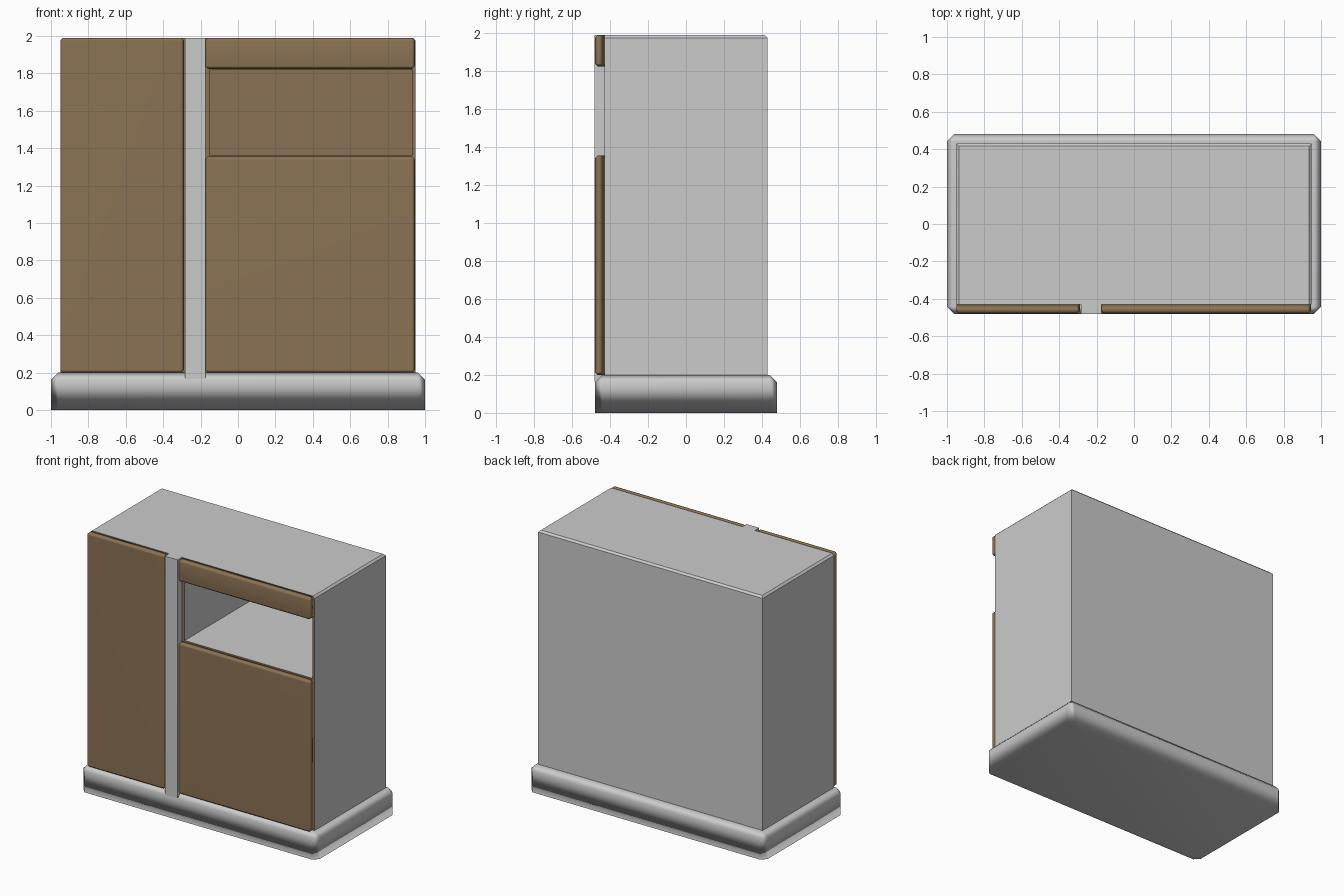
import bpy, bmesh

if "Cube" in bpy.data.objects:
    bpy.data.objects.remove(bpy.data.objects["Cube"])


def material(name, rgb):
    m = bpy.data.materials.new(name)
    m.diffuse_color = (*rgb, 1)
    m.use_nodes = True
    m.node_tree.nodes["Principled BSDF"].inputs["Base Color"].default_value = m.diffuse_color
    return m


GREY = material("light grey", (0.60, 0.60, 0.60))
BROWN = material("wood brown", (0.26, 0.17, 0.09))


def box_verts(bm, lo, hi):
    # order: front face loop (y = lo), then back face loop (y = hi)
    return [bm.verts.new((x, y, z)) for y in (lo[1], hi[1])
            for x, z in ((lo[0], lo[2]), (hi[0], lo[2]), (hi[0], hi[2]), (lo[0], hi[2]))]


def finish(name, bm, mats):
    me = bpy.data.meshes.new(name)
    bm.to_mesh(me)
    bm.free()
    ob = bpy.data.objects.new(name, me)
    bpy.context.collection.objects.link(ob)
    for m in mats:
        me.materials.append(m)
    return ob


def block(name, lo, hi, mat, width=0, keep=None):
    """Box whose edges chosen by keep(midpoint) get a softly shaded chamfer."""
    bm = bmesh.new()
    v = box_verts(bm, lo, hi)
    bm.faces.new(v[:4])
    bm.faces.new(v[:3:-1])
    for i in range(4):
        j = (i + 1) % 4
        bm.faces.new((v[j], v[i], v[i + 4], v[j + 4]))
    if width:
        edges = [e for e in bm.edges if keep((e.verts[0].co + e.verts[1].co) / 2)]
        bmesh.ops.bevel(bm, geom=edges, offset=width, segments=1, affect='EDGES')
        for f in bm.faces:
            f.smooth = True
    ob = finish(name, bm, [mat])
    if width:
        ob.modifiers.new("flat sides", 'WEIGHTED_NORMAL').keep_sharp = True
        for e in ob.data.edges:      # square edges stay sharp
            a, b = (ob.data.vertices[i].co for i in e.vertices)
            flat = [abs(a[k] - b[k]) < 1e-5 for k in range(3)]
            on = [flat[k] and min(abs(a[k] - lo[k]), abs(a[k] - hi[k])) < 1e-5 for k in range(3)]
            e.use_edge_sharp = sum(on) >= 2
    return ob


# plinth: chamfered on top and at the corners, square underneath
block("plinth", (-1, -0.48, 0), (1, 0.48, 0.2), GREY, 0.038, lambda c: c.z > 0.05)

# cabinet body with an open niche in the front
bm = bmesh.new()
o = box_verts(bm, (-0.95, -0.43, 0.19), (0.95, 0.43, 1.99))
n = box_verts(bm, (-0.15, -0.43, 1.36), (0.93, 0.39, 1.82))
bm.faces.new(o[:3:-1])
bm.faces.new(n[4:]).material_index = 1
for i in range(4):
    j = (i + 1) % 4
    bm.faces.new((o[j], o[i], o[i + 4], o[j + 4]))
    bm.faces.new((n[i], n[j], n[j + 4], n[i + 4]))
    bm.faces.new((o[i], o[j], n[j], n[i])).material_index = 1
top = [e for e in bm.edges if all(v.co.z > 1.98 for v in e.verts)
       and any(v.co.y > 0 for v in e.verts)]
bmesh.ops.bevel(bm, geom=top, offset=0.014, segments=1, affect='EDGES')
finish("cabinet_body", bm, [GREY, BROWN])

# door and drawer fronts, chamfered around the front face
for name, x0, x1, z0, z1 in (("left_door", -0.95, -0.29, 0.2, 1.99),
                             ("lower_right_door", -0.175, 0.945, 0.2, 1.355),
                             ("upper_right_panel", -0.175, 0.945, 1.825, 1.99)):
    block(name, (x0, -0.48, z0), (x1, -0.43, z1), BROWN, 0.015, lambda c: c.y < -0.44)

# upright strip between the doors
block("divider_strip", (-0.283, -0.481, 0.165), (-0.175, -0.425, 1.99), GREY)
